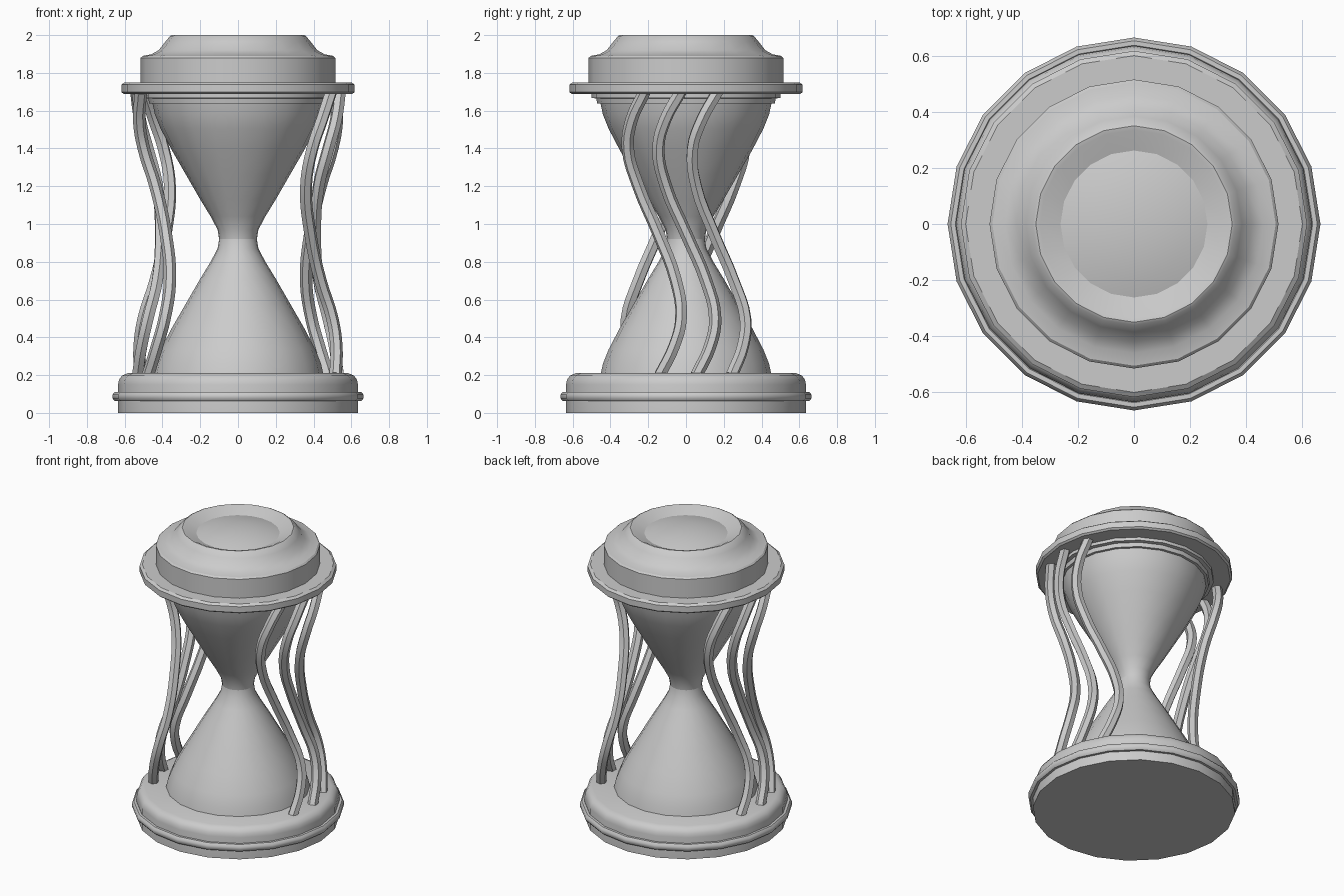
import bpy, bmesh
from math import sin, cos, pi, radians

if "Cube" in bpy.data.objects:
    bpy.data.objects.remove(bpy.data.objects["Cube"])

SIDES = 20


def lathe(name, profile, closed=False, angle=35):
    """Spin a list of (radius, z) points round the z axis."""
    bm = bmesh.new()
    rings = []
    for r, z in profile:
        if r == 0:
            rings.append([bm.verts.new((0, 0, z))] * SIDES)
        else:
            rings.append([bm.verts.new((r * cos(2 * pi * i / SIDES), r * sin(2 * pi * i / SIDES), z))
                          for i in range(SIDES)])
    pairs = list(zip(rings, rings[1:])) + ([(rings[-1], rings[0])] if closed else [])
    for a, b in pairs:
        for i in range(SIDES):
            j = (i + 1) % SIDES
            bm.faces.new(list(dict.fromkeys((a[i], a[j], b[j], b[i]))))
    bmesh.ops.recalc_face_normals(bm, faces=bm.faces)
    me = bpy.data.meshes.new(name)
    bm.to_mesh(me)
    bm.free()
    ob = bpy.data.objects.new(name, me)
    bpy.context.collection.objects.link(ob)
    smooth(ob, angle)
    return ob


def smooth(ob, angle):
    bpy.ops.object.select_all(action='DESELECT')
    ob.select_set(True)
    bpy.context.view_layer.objects.active = ob
    bpy.ops.object.shade_smooth_by_angle(angle=radians(angle))


# Base drum with rounded shoulder, and the bead round it
lathe("base", [(0, 0), (.635, 0), (.635, .15), (.63, .175), (.615, .197), (.585, .21), (0, .21)])
lathe("base_bead", [(.645 + .021 * cos(k * pi / 4 + pi / 8), .087 + .026 * sin(k * pi / 4 + pi / 8))
                    for k in range(8)], closed=True, angle=50)

# Two glass bulbs mirrored about the neck: (radius, distance from neck)
NECK = .92
bulb = [(.1, 0), (.108, .05), (.145, .12), (.2, .21), (.275, .34), (.35, .47), (.41, .585), (.44, .66), (.455, .73)]
lathe("lower_bulb", [(r, NECK - d) for r, d in bulb])
lathe("upper_bulb", [(r, NECK + d) for r, d in bulb])

# Collar under the top plate, then the plate
lathe("collar", [(0, 1.638), (.47, 1.638), (.475, 1.665), (.5, 1.667), (.5, 1.70), (0, 1.70)])
lathe("top_plate", [(0, 1.688), (.605, 1.688), (.617, 1.698), (.617, 1.738), (.60, 1.75), (0, 1.75)])

# Cap with concave shoulder and dished top
lathe("cap", [(0, 1.745), (.515, 1.745), (.515, 1.88), (.505, 1.89), (.46, 1.898), (.42, 1.92),
              (.385, 1.965), (.36, 1.995), (.35, 2.0), (.335, 1.997), (.26, 1.962), (.2, 1.95), (0, 1.95)])
lathe("cap_dome", [(.265, 1.962), (.2, 1.98), (.1, 1.995), (0, 2.0)])

# Twisted strands: (z, radius, angle in degrees), three per side
path = [(1.70, .54, -3), (1.55, .53, -12), (1.4, .50, -17), (1.2, .44, -14), (.95, .41, 0),
        (.7, .44, 14), (.5, .50, 18), (.35, .525, 14), (.2, .535, 6)]
for side, base_angle in (("right", 0), ("left", 180)):
    for n, offset in enumerate((-21, 0, 21), 1):
        cu = bpy.data.curves.new("strand", 'CURVE')
        cu.dimensions = '3D'
        cu.bevel_depth = .033
        cu.bevel_resolution = 1
        cu.use_fill_caps = True
        cu.resolution_u = 4
        sp = cu.splines.new('BEZIER')
        sp.bezier_points.add(len(path) - 1)
        for p, (z, r, a) in zip(sp.bezier_points, path):
            t = radians(a + offset + base_angle)
            p.co = (r * cos(t), r * sin(t), z)
            p.handle_left_type = p.handle_right_type = 'AUTO'
        ob = bpy.data.objects.new(f"{side}_strand_{n}", cu)
        bpy.context.collection.objects.link(ob)
        bpy.ops.object.select_all(action='DESELECT')
        ob.select_set(True)
        bpy.context.view_layer.objects.active = ob
        bpy.ops.object.convert(target='MESH')
        smooth(bpy.context.view_layer.objects.active, 40)
